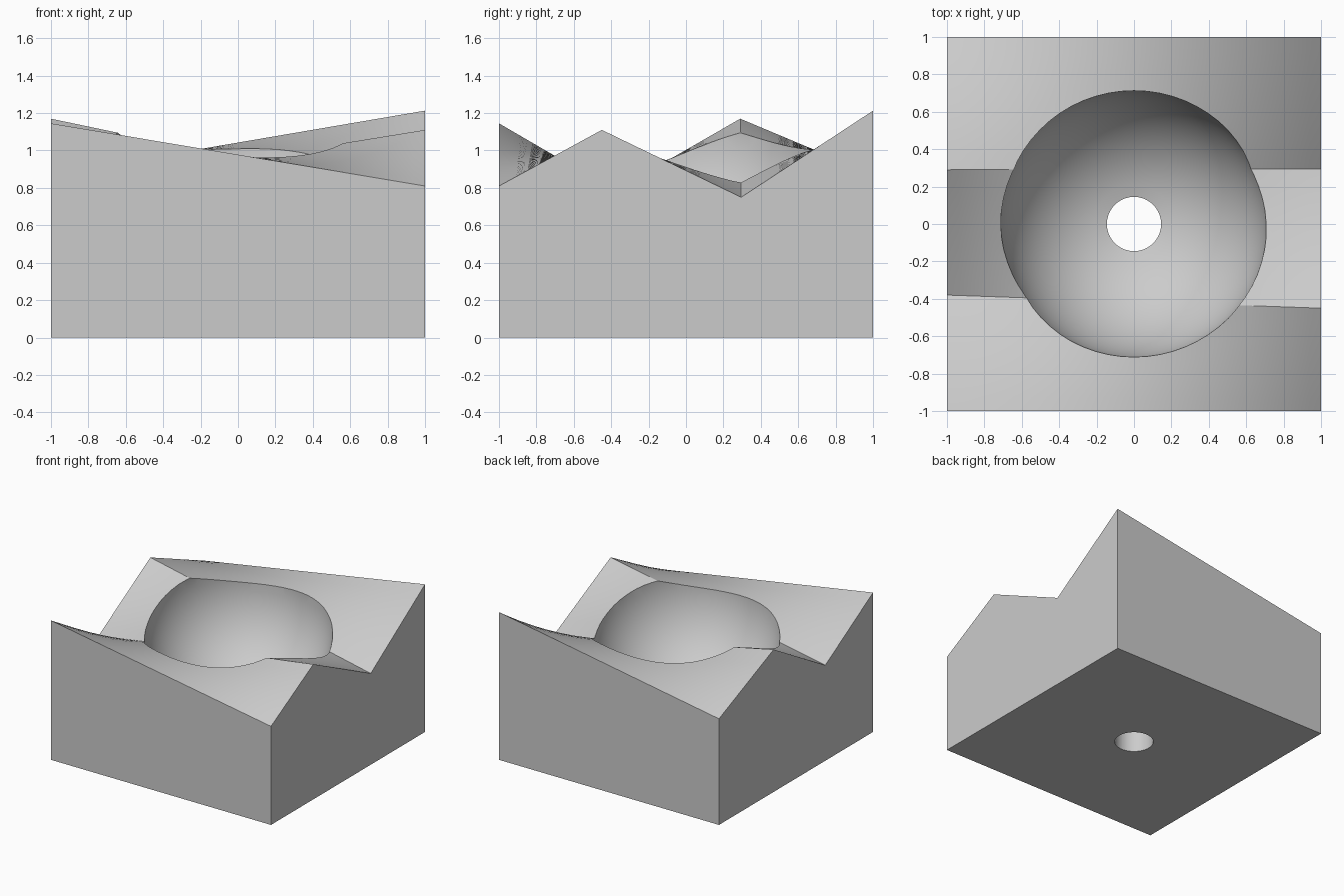
import bpy, bmesh, math
from mathutils import Vector

if "Cube" in bpy.data.objects:
    bpy.data.objects.remove(bpy.data.objects["Cube"], do_unlink=True)

clay = bpy.data.materials.new("light_grey")
clay.use_nodes = True
GREY = (0.6, 0.6, 0.6, 1)
clay.diffuse_color = GREY
clay.node_tree.nodes["Principled BSDF"].inputs["Base Color"].default_value = GREY


def make_object(name, bm):
    bmesh.ops.recalc_face_normals(bm, faces=bm.faces)
    mesh = bpy.data.meshes.new(name)
    bm.to_mesh(mesh)
    bm.free()
    mesh.materials.append(clay)
    obj = bpy.data.objects.new(name, mesh)
    bpy.context.collection.objects.link(obj)
    return obj


# Zigzag (y, z) outlines of the top on the two end faces
END_LOW_X = [(-1, 1.145), (-0.38, 0.785), (0.29, 1.17), (1, 0.872)]
END_HIGH_X = [(-1, 0.81), (-0.45, 1.11), (0.295, 0.75), (1, 1.213)]
STEPS_X, STEPS_Y = 32, 8


def refine(outline):
    """Split every straight run of an outline into equal steps."""
    points = []
    for a, b in zip(outline, outline[1:]):
        points += [Vector(a).lerp(Vector(b), i / STEPS_Y) for i in range(STEPS_Y)]
    return points + [Vector(outline[-1])]


# Block with a ruled, twisting top lofted from one end to the other
bm = bmesh.new()
low, high = refine(END_LOW_X), refine(END_HIGH_X)
rings = []
for i in range(STEPS_X + 1):
    t = i / STEPS_X
    x = 2 * t - 1
    top = [p.lerp(q, t) for p, q in zip(low, high)]
    outline = [(-1, 0)] + [tuple(p) for p in top] + [(1, 0)]
    rings.append([bm.verts.new((x, y, z)) for y, z in outline])
for a, b in zip(rings, rings[1:]):
    for j in range(len(a)):
        k = (j + 1) % len(a)
        bm.faces.new((a[j], a[k], b[k], b[j]))
bm.faces.new(rings[0])
bm.faces.new(rings[-1])
block = make_object("block_with_bowl", bm)

# Lathed cutter: spherical bowl above a straight drain hole
RADIUS, CENTRE_Z, HOLE = 0.713, 1.0, 0.145
start = math.asin(HOLE / RADIUS)
profile = [(0, -0.2), (HOLE, -0.2)]
for i in range(33):
    a = start + (math.pi - start) * i / 32
    profile.append((RADIUS * math.sin(a), CENTRE_Z - RADIUS * math.cos(a)))
bm = bmesh.new()
verts = [bm.verts.new((r, 0, z)) for r, z in profile]
edges = [bm.edges.new(pair) for pair in zip(verts, verts[1:])]
bmesh.ops.spin(bm, geom=verts + edges, cent=(0, 0, 0), axis=(0, 0, 1),
               angle=math.tau, steps=64, use_duplicate=False)
bmesh.ops.remove_doubles(bm, verts=bm.verts, dist=0.0005)
cutter = make_object("bowl_cutter", bm)
cutter.hide_render = True

cut = block.modifiers.new("bowl", 'BOOLEAN')
cut.operation = 'DIFFERENCE'
cut.solver = 'EXACT'
cut.object = cutter

# Apply the cut, then smooth the curved surfaces and keep edges sharp
for obj in bpy.context.selected_objects:
    obj.select_set(False)
block.select_set(True)
bpy.context.view_layer.objects.active = block
bpy.ops.object.modifier_apply(modifier=cut.name)
bpy.data.objects.remove(cutter, do_unlink=True)
bpy.ops.object.shade_smooth_by_angle(angle=math.radians(25))
